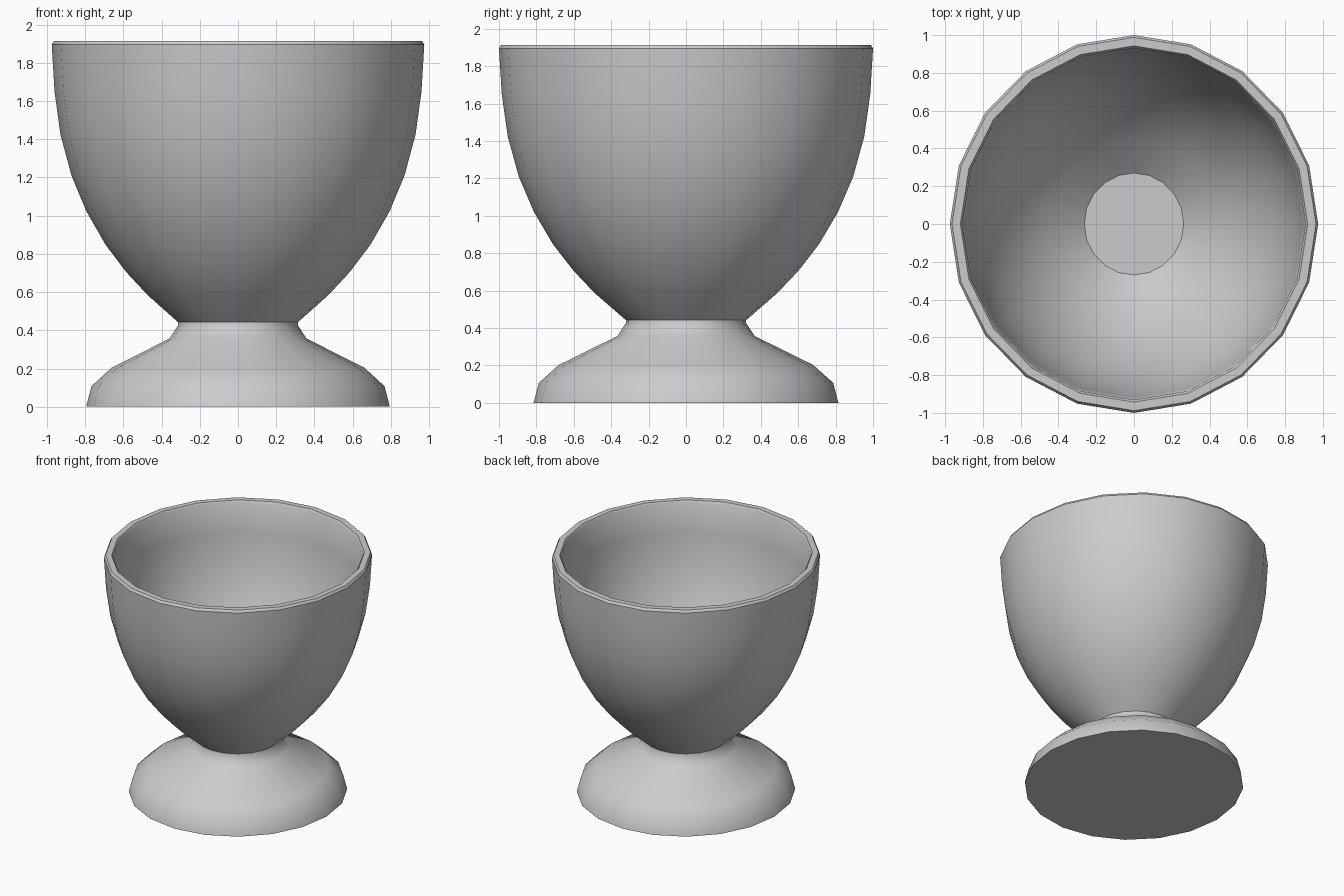
import bpy, bmesh
from math import cos, sin, tau

if "Cube" in bpy.data.objects:
    bpy.data.objects.remove(bpy.data.objects["Cube"])

SIDES = 20
X_SCALE = 0.975  # slightly oval in plan


def lathe(name, profile, cap_start=False, cap_end=False):
    """Revolve (radius, z) points, listed from outside bottom upwards."""
    bm = bmesh.new()
    rings = [[bm.verts.new((r * X_SCALE * cos(tau * i / SIDES),
                            r * sin(tau * i / SIDES), z))
              for i in range(SIDES)] for r, z in profile]
    for a, b in zip(rings, rings[1:]):
        for i in range(SIDES):
            j = (i + 1) % SIDES
            bm.faces.new((a[i], a[j], b[j], b[i]))
    if cap_start:
        bm.faces.new(rings[0][::-1])
    if cap_end:
        bm.faces.new(rings[-1])
    mesh = bpy.data.meshes.new(name)
    bm.to_mesh(mesh)
    bm.free()
    obj = bpy.data.objects.new(name, mesh)
    bpy.context.collection.objects.link(obj)
    bpy.ops.object.select_all(action='DESELECT')
    obj.select_set(True)
    bpy.context.view_layer.objects.active = obj
    bpy.ops.object.shade_smooth_by_angle(angle=0.6)
    return obj


# Flared foot with flat underside
lathe("foot", [(0.815, 0), (0.787, 0.107), (0.68, 0.203), (0.368, 0.357),
               (0.322, 0.425), (0.322, 0.443)], cap_start=True)

# Bowl: outer wall, rounded rim, inner wall and flat inner floor
outer = [(0.322, 0.443), (0.487, 0.586), (0.6, 0.705), (0.711, 0.848),
         (0.814, 1.023), (0.894, 1.21), (0.953, 1.424), (0.985, 1.65),
         (1.0, 1.895)]
rim = [(0.988, 1.914), (0.943, 1.914), (0.931, 1.895)]
inner = [(0.917, 1.66), (0.887, 1.44), (0.832, 1.237), (0.755, 1.056),
         (0.658, 0.886), (0.551, 0.75), (0.443, 0.637), (0.27, 0.495)]
lathe("bowl", outer + rim + inner, cap_end=True)
